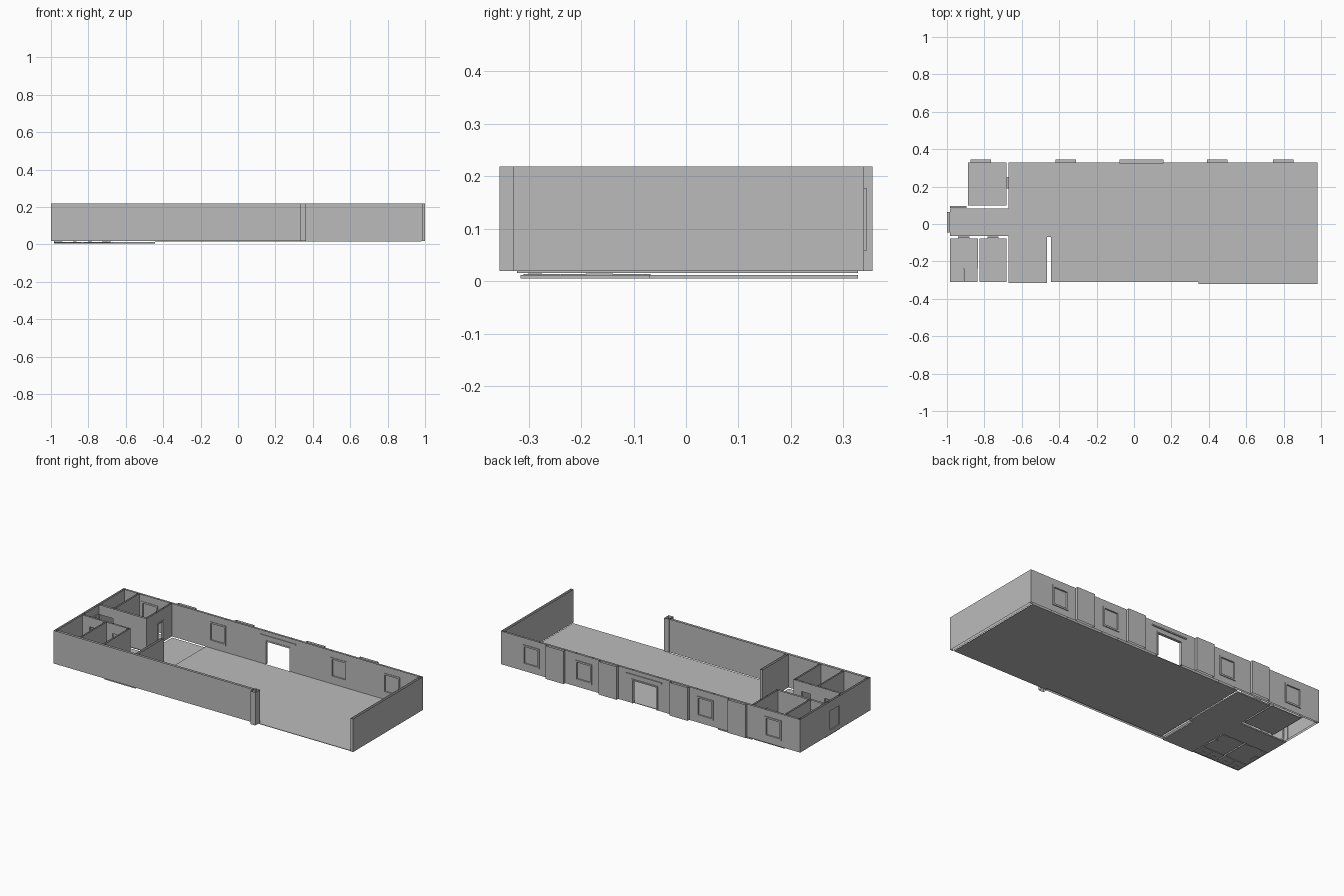
import bpy, bmesh

cube = bpy.data.objects.get("Cube")
if cube:
    bpy.data.objects.remove(cube, do_unlink=True)

grey = bpy.data.materials.new("plain_grey")
grey.use_nodes = True
GREY = (0.5, 0.5, 0.5, 1)
grey.diffuse_color = GREY
grey.node_tree.nodes["Principled BSDF"].inputs["Base Color"].default_value = GREY

Z0, Z1 = 0.019, 0.219          # foot and head of the walls
OUT, IN = 0.339, 0.328         # faces of the back wall


def finish(name, bm):
    mesh = bpy.data.meshes.new(name)
    bm.to_mesh(mesh)
    bm.free()
    mesh.materials.append(grey)
    obj = bpy.data.objects.new(name, mesh)
    bpy.context.collection.objects.link(obj)
    return obj


def add_box(bm, x0, x1, y0, y1, z0, z1, bottom=True, top=True):
    lo, hi = [[bm.verts.new((x, y, z)) for x, y in
               ((x0, y0), (x1, y0), (x1, y1), (x0, y1))] for z in (z0, z1)]
    for i in range(4):
        j = (i + 1) % 4
        bm.faces.new((lo[i], lo[j], hi[j], hi[i]))
    if bottom:
        bm.faces.new(lo[::-1])
    if top:
        bm.faces.new(hi)


def box(name, *dims, **caps):
    bm = bmesh.new()
    add_box(bm, *dims, **caps)
    return finish(name, bm)


def wall(name, axis, start, end, near, far, openings=()):
    """Hollow wall, open at head and foot, with (start, end, low, high) openings."""
    bm = bmesh.new()

    def piece(s, e, low, high, **caps):
        span = (s, e, near, far) if axis == "x" else (near, far, s, e)
        add_box(bm, *span, low, high, **caps)

    at = start
    for s, e, low, high in sorted(openings):
        piece(at, s, Z0, Z1, bottom=False, top=False)
        if low > Z0:
            piece(s, e, Z0, low, bottom=False, top=True)
        piece(s, e, high, Z1, bottom=True, top=False)
        at = e
    piece(at, end, Z0, Z1, bottom=False, top=False)
    return finish(name, bm)


def frame(name, axis, opening, near, far, rim=0.01, sill=True):
    """Raised border around an opening."""
    s, e, low, high = opening
    bm = bmesh.new()
    bars = [(s, s + rim, low, high), (e - rim, e, low, high),
            (s + rim, e - rim, high - rim, high)]
    if sill:
        bars.append((s + rim, e - rim, low, low + rim))
    for a, b, c, d in bars:
        span = (a, b, near, far) if axis == "x" else (near, far, a, b)
        add_box(bm, *span, c, d)
    return finish(name, bm)


def pane(name, axis, opening, depth):
    s, e, low, high = opening
    span = (s, e, depth, depth + 0.002)
    if axis == "y":
        span = (depth, depth + 0.002, s, e)
    return box(name, *span, low, high)


# Floors
box("hall_floor", -0.445, 0.98, -0.31, 0.328, 0.016, Z0)
box("entrance_floor", 0.345, 0.98, -0.322, -0.31, 0.016, Z0)
box("lobby_floor", -0.67, -0.465, -0.315, 0.328, 0.005, 0.012)
box("lobby_joint_floor", -0.465, -0.445, -0.07, 0.328, 0.005, 0.012)
box("corridor_floor", -0.985, -0.67, -0.065, 0.083, 0.005, 0.012)
box("side_room_floor", -0.887, -0.683, 0.098, 0.328, 0.009, 0.012)

# Washrooms, with floors, stalls and flat fixtures
for n, (x0, x1) in enumerate(((-0.985, -0.835), (-0.826, -0.682))):
    mid = (x0 + x1) / 2
    box(f"washroom_floor_{n}", x0, x1, -0.238, -0.077, 0.01, 0.014)
    box(f"threshold_{n}", mid - 0.03, mid + 0.03, -0.077, -0.068, 0.01, 0.014)
    for side in (-1, 1):
        cx = mid + side * 0.037
        box(f"stall_floor_{n}_{side}", cx - 0.036, cx + 0.036, -0.31, -0.239, 0.008, 0.014)
        box(f"toilet_plate_{n}_{side}", cx - 0.01, cx + 0.01, -0.3, -0.275, 0.005, 0.016)
    outer = x0 if n == 0 else x1 - 0.025
    box(f"basin_plate_{n}", outer, outer + 0.025, -0.19, -0.14, 0.008, 0.017)

# Back wall with four windows and a doorway
windows = [(x - 0.055, x + 0.055, 0.058, 0.178) for x in (-0.82, -0.365, 0.445, 0.797)]
doorway = (-0.05, 0.125, Z0, 0.165)
wall("back_wall", "x", -1, 1, IN, OUT, windows + [doorway])
for n, w in enumerate(windows):
    frame(f"window_frame_{n}", "x", w, IN - 0.003, OUT + 0.005)
    pane(f"window_pane_{n}", "x", w, 0.333)
frame("doorway_frame", "x", doorway, IN - 0.002, OUT + 0.004, 0.008, sill=False)
box("doorway_lintel", -0.078, 0.158, IN - 0.004, OUT + 0.006, 0.186, 0.194)
for n, x in enumerate((-0.585, -0.2, 0.275, 0.63)):
    box(f"back_pier_{n}", x - 0.06, x + 0.06, OUT, 0.355, Z0, Z1, bottom=False, top=False)

# Outer walls
end_window = (-0.045, 0.065, 0.035, 0.17)
wall("left_end_wall", "y", -0.33, OUT, -1, -0.987, [end_window])
frame("end_window_frame", "y", end_window, -1, -0.983)
pane("end_window_pane", "y", end_window, -0.994)
wall("right_end_wall", "y", -0.33, OUT, 0.983, 1)
wall("front_wall", "x", -1, 0.345, -0.33, -0.316)
wall("front_pier", "x", 0.332, 0.364, -0.355, -0.312)

# Inner walls
wall("lobby_partition", "y", -0.316, -0.07, -0.463, -0.447)
wall("washroom_side_wall", "y", -0.316, -0.066, -0.681, -0.671)
wall("washroom_divider", "y", -0.316, -0.076, -0.835, -0.826)
wall("washroom_wall", "x", -0.987, -0.671, -0.076, -0.066,
     [(-0.94, -0.88, Z0, 0.16), (-0.784, -0.724, Z0, 0.16)])
wall("side_room_wall", "x", -0.987, -0.671, 0.085, 0.097, [(-0.985, -0.895, Z0, 0.16)])
hatch = (0.19, 0.25, Z0, 0.15)
wall("side_room_end_wall", "y", 0.097, IN, -0.681, -0.671, [hatch])
frame("side_room_door_frame", "y", hatch, -0.683, -0.669, 0.008, sill=False)
wall("side_room_divider", "y", 0.097, IN, -0.899, -0.889)
